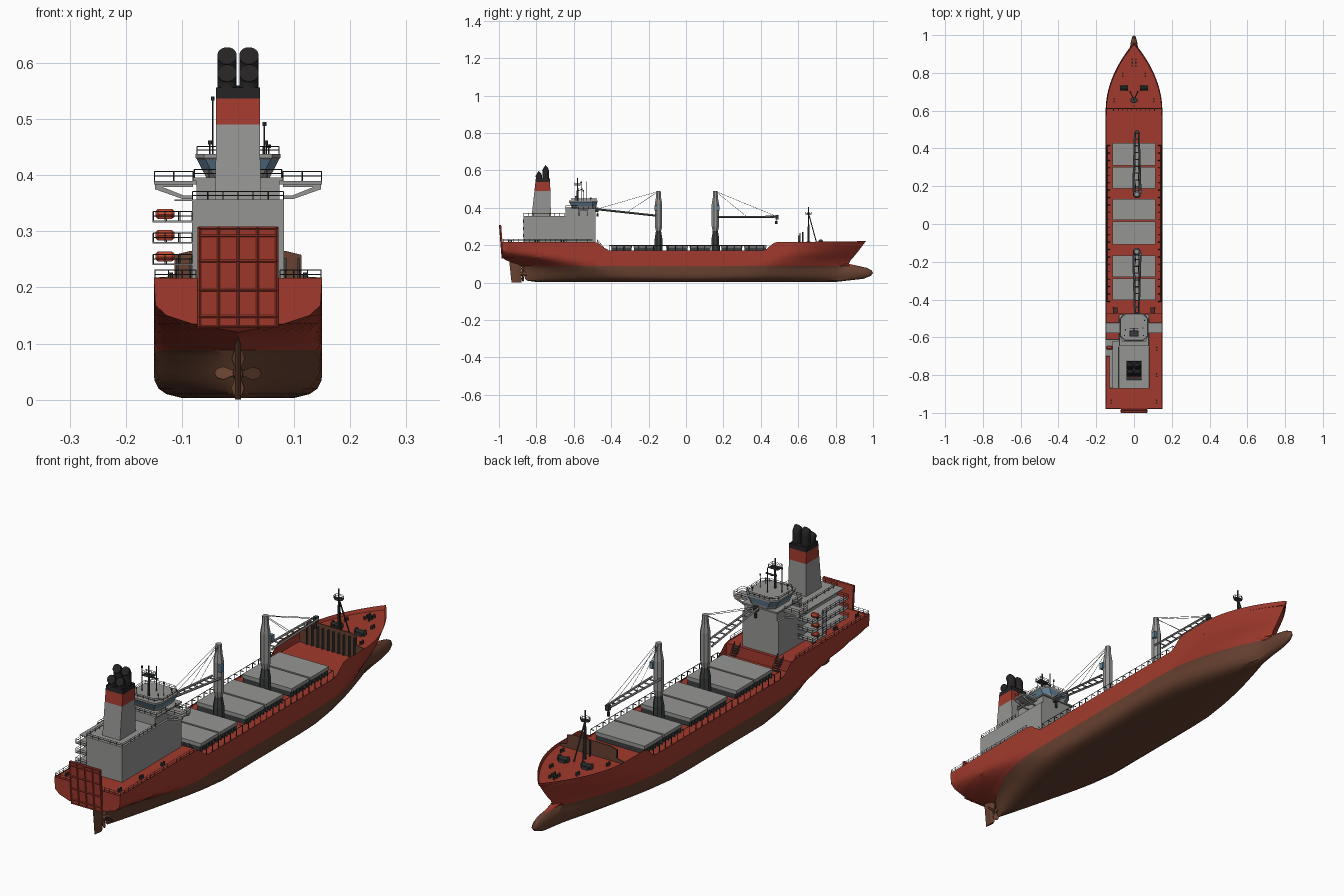
import bpy, bmesh, math
from mathutils import Vector, Matrix

if "Cube" in bpy.data.objects:
    bpy.data.objects.remove(bpy.data.objects["Cube"])


def mat(name, r, g, b):
    m = bpy.data.materials.new(name)
    m.diffuse_color = (r, g, b, 1)
    m.use_nodes = True
    m.node_tree.nodes["Principled BSDF"].inputs["Base Color"].default_value = m.diffuse_color
    return m


RED = mat("hull red", .36, .042, .026)
BROWN = mat("antifouling brown", .135, .053, .030)
GREY = mat("light grey paint", .30, .30, .295)
DARK = mat("dark grey steel", .045, .05, .05)
BLACK = mat("black", .018, .016, .016)
BLUE = mat("window blue", .12, .22, .31)
ORANGE = mat("lifeboat orange", .50, .06, .03)
MID = mat("crane grey", .16, .17, .165)


class Part:
    """Collects simple shapes into one named object."""
    def __init__(self, name, *mats):
        self.name, self.mats, self.bm = name, mats, bmesh.new()

    def box(self, x0, x1, y0, y1, z0, z1):
        m = Matrix.Translation(((x0+x1)/2, (y0+y1)/2, (z0+z1)/2)) @ Matrix.Diagonal((x1-x0, y1-y0, z1-z0, 1))
        bmesh.ops.create_cube(self.bm, size=1, matrix=m)
        return self

    def beam(self, a, b, r=.0012, r2=None, n=4):
        a, b = Vector(a), Vector(b)
        m = Matrix.Translation((a+b)/2) @ (b-a).to_track_quat('Z', 'Y').to_matrix().to_4x4()
        bmesh.ops.create_cone(self.bm, cap_ends=True, segments=n, radius1=r, radius2=r if r2 is None else r2,
                              depth=(b-a).length, matrix=m)
        return self

    def loft(self, rings):
        rs = [[self.bm.verts.new(p) for p in r] for r in rings]
        n = len(rs[0])
        for a, b in zip(rs, rs[1:]):
            for i in range(n):
                self.bm.faces.new((a[i], a[(i+1) % n], b[(i+1) % n], b[i]))
        self.bm.faces.new(rs[0][::-1])
        self.bm.faces.new(rs[-1])
        return self

    def rail(self, pts, h=.017, step=.028):
        for a, b in zip(pts, pts[1:]):
            a, b = Vector(a), Vector(b)
            n = max(1, round((b-a).length/step))
            for i in range(n+1):
                p = a.lerp(b, i/n)
                self.beam(p, p+Vector((0, 0, h)), .001)
            for k in (.5, 1):
                self.beam(a+Vector((0, 0, h*k)), b+Vector((0, 0, h*k)), .0009)
        return self

    def done(self, rule=None, cuts=(), smooth=False):
        bm = self.bm
        for z in cuts:
            bmesh.ops.bisect_plane(bm, geom=bm.verts[:]+bm.edges[:]+bm.faces[:], plane_co=(0, 0, z), plane_no=(0, 0, 1))
        bmesh.ops.recalc_face_normals(bm, faces=bm.faces[:])
        if rule:
            for f in bm.faces:
                f.material_index = rule(f.calc_center_median())
        me = bpy.data.meshes.new(self.name)
        bm.to_mesh(me)
        bm.free()
        for m in self.mats:
            me.materials.append(m)
        if smooth:
            me.shade_smooth()
            me.set_sharp_from_angle(angle=math.radians(35))
        ob = bpy.data.objects.new(self.name, me)
        bpy.context.collection.objects.link(ob)
        return ob


def ring(x, y, z, rx, ry, n=8):
    return [(x+rx*math.cos((i+.5)*2*math.pi/n), y+ry*math.sin((i+.5)*2*math.pi/n), z) for i in range(n)]


def rect(x0, x1, y0, y1, z):
    return [(x0, y0, z), (x1, y0, z), (x1, y1, z), (x0, y1, z)]


# Hull waterlines: z, stern y, run start, run power, transom share, stem y, entry start, entry power, half beam
LV = [(.003, -.80, -.20, 1.3, 0, .80, .15, 1.4, .100), (.010, -.85, -.25, 1.4, 0, .86, .20, 1.5, .128),
      (.020, -.86, -.30, 1.4, 0, .87, .25, 1.5, .142), (.035, -.865, -.33, 1.5, 0, .875, .28, 1.6, .149),
      (.050, -.87, -.36, 1.6, 0, .875, .30, 1.6, .15), (.065, -.87, -.40, 1.7, 0, .87, .32, 1.7, .15),
      (.078, -.875, -.43, 1.9, 0, .865, .34, 1.7, .15), (.088, -.88, -.45, 2, 0, .865, .36, 1.8, .15),
      (.100, -.91, -.50, 2.3, 0, .87, .40, 1.8, .15), (.120, -.965, -.55, 3, 0, .88, .45, 1.8, .15),
      (.135, -.98, -.60, 3.5, .55, .895, .48, 1.9, .15), (.150, -.98, -.70, 3, .85, .907, .52, 1.9, .15),
      (.168, -.98, -.80, 3, .98, .922, .55, 2, .15), (.217, -.98, -.80, 2, 1, .962, .60, 2, .15)]


def bulb(z):
    return math.sqrt(max(0, 1-((z-.052)/.04)**2))


def half(L, y):
    z, ys, ya, pa, a0, st, yf, pf, B = L
    v = min(1, max(0, (ya-y)/(ya-ys)))
    u = min(1, max(0, (y-yf)/(st-yf)))
    q = bulb(z)
    e = max(0, (y-.87)/.13)
    nose = .024*math.sqrt(max(0, q*q-e*e)) if y > .7 else 0
    return max(B*(a0+(1-a0)*(1-v**pa))*(1-u**pf), nose)


def sheer(y):
    t = min(1, max(0, (abs(y+.0)-.41)/.075))
    return .171+.046*t*t*(3-2*t)+max(0, y-.6)*.012


hull = Part("hull", RED, BROWN)
cols = []
for L in LV:
    ys, yb = L[1], max(L[5], .87+.13*bulb(L[0]) if bulb(L[0]) else 0)
    yy = [-.55+(ys+.55)*(1-i/14)**1 for i in range(14)]
    yy += [-.55, -.49, -.465, -.44, -.41, -.3, -.2, -.1, 0, .1, .2, .3, .41, .43, .45, .47, .49]
    yy += [.5+(yb-.5)*(1-(1-i/18)**1.5) for i in range(19)]
    top = L is LV[-1]
    cols.append([[hull.bm.verts.new((s*half(L, y), y, sheer(y) if top else L[0])) for y in yy] for s in (-1, 1)])
for a, b in zip(cols, cols[1:]):
    for s in (0, 1):
        for i in range(len(a[0])-1):
            hull.bm.faces.new((a[s][i], a[s][i+1], b[s][i+1], b[s][i]))
    hull.bm.faces.new((a[0][0], a[1][0], b[1][0], b[0][0]))
for i in range(len(cols[0][0])-1):
    c = cols[0]
    hull.bm.faces.new((c[0][i], c[1][i], c[1][i+1], c[0][i+1]))
bmesh.ops.remove_doubles(hull.bm, verts=hull.bm.verts[:], dist=.0002)
hull.done(lambda c: 1 if c.z < .088 else 0, smooth=True)


# Decks follow the hull outline
def deck(name, y0, y1, z):
    f = (z-.168)/.049
    ys = [y0+(y1-y0)*(1-(1-i/24)**1.4) for i in range(25)]
    h = [max(.001, (half(LV[-2], y)*(1-f)+half(LV[-1], y)*f)*.985) for y in ys]
    o = [(a, y) for a, y in zip(h, ys)] + [(-a, y) for a, y in reversed(list(zip(h, ys)))]
    Part(name, RED).loft([[(x, y, z-.002) for x, y in o], [(x, y, z) for x, y in o]]).done()


deck("main_deck", -.475, .61, .167)
deck("stern_deck", -.979, -.475, .213)
deck("forecastle_deck", .61, .945, .206)
Part("stern_deck_bulkhead", RED).box(-.147, .147, -.477, -.473, .165, .213).done()
bw = Part("breakwater", BROWN)
outline = [(-.145, .165), (.145, .165), (.145, .215), (.113, .222), (.113, .258), (.085, .265),
           (-.085, .265), (-.113, .258), (-.113, .222), (-.145, .215)]
bw.loft([[(x, y, z) for x, z in outline] for y in (.608, .613)]).done()
ribs = Part("breakwater_ribs", DARK)
for i in range(10):
    x = -.108+i*.024
    ribs.box(x-.002, x+.002, .598, .608, .168, .252)
ribs.done()

# Stern ramp with its rib grid
ramp = Part("stern_ramp", RED)
ry = lambda z: -.982-.014*(z-.128)/.177
ramp.loft([[(-.07, ry(z), z), (.07, ry(z), z), (.07, ry(z)+.008, z), (-.07, ry(z)+.008, z)] for z in (.128, .308)])
for x in (-.069, -.035, 0, .035, .069):
    ramp.beam((x, ry(.128)-.001, .128), (x, ry(.308)-.001, .308), .0028)
for z in (.130, .148, .195, .247, .292, .306):
    ramp.beam((-.07, ry(z)-.001, z), (.07, ry(z)-.001, z), .0025)
ramp.done()

# Rudder and propeller
Part("rudder", BROWN).loft([[(0, -.945+d, z), (.005, -.90, z), (0, -.88, z), (-.005, -.90, z)]
                            for z, d in ((0, .012), (.115, 0))]).done()
prop = Part("propeller", BROWN).beam((0, -.885, .047), (0, -.85, .047), .008, .011, 12)
for k in range(4):
    a = k*math.pi/2
    R = Matrix.Translation((0, -.872, .047)) @ Matrix.Rotation(a, 4, 'Y') @ Matrix.Rotation(.5, 4, 'Z')
    o = [(-.004, .006), (-.013, .026), (-.009, .038), (0, .042), (.009, .038), (.013, .026), (.004, .006)]
    prop.loft([[R @ Vector((x, d, z)) for x, z in o] for d in (-.001, .001)])
prop.done()

# Hatches
covers, coam = Part("hatch_covers", GREY), Part("hatch_coamings", DARK)
for y0, y1 in ((.31, .43), (.188, .302), (.02, .133), (-.108, .012), (-.28, -.166), (-.402, -.288)):
    covers.box(-.113, .113, y0, y1, .188, .202)
    coam.box(-.106, .106, y0+.003, y1-.003, .165, .188)
    for k in range(6):
        y = y0+.008+(y1-y0-.016)*k/5
        for s in (-1, 1):
            coam.box(min(s*.106, s*.114), max(s*.106, s*.114), y-.0015, y+.0015, .165, .188)
covers.done()
coam.done()
side = Part("deck_side_frames", DARK)
for s in (-1, 1):
    for i in range(22):
        y = -.41+i*.0393
        side.beam((s*.143, y, .166), (s*.143, y, .198), .002).beam((s*.143, y, .197), (s*.128, y, .197), .002)
    side.beam((s*.143, -.41, .198), (s*.143, .415, .198), .0015)
    # Stairs in front of the house
    for k in range(6):
        side.box(min(s*.085, s*.11), max(s*.085, s*.11), -.475+k*.006, -.471+k*.006, .208-k*.007, .212-k*.007)
    side.rail([(s*.085, -.475, .213), (s*.085, -.44, .172)]).rail([(s*.11, -.475, .213), (s*.11, -.44, .172)])
side.done()

# Accommodation house
Part("deckhouse", GREY).box(-.082, .082, -.87, -.485, .212, .357).box(-.074, .074, -.645, -.485, .357, .395).done()
w = Part("bridge_wings", GREY).box(-.15, .15, -.577, -.523, .383, .390).box(-.08, .08, -.645, -.478, .390, .396)
for s in (-1, 1):
    for y in (-.572, -.528):
        w.loft([[(s*.08, yy, .383), (s*.148, yy, .383), (s*.148, yy, .375), (s*.100, yy, .358), (s*.08, yy, .358),
                 (s*.08, yy, .364), (s*.097, yy, .364), (s*.135, yy, .379), (s*.08, yy, .379)] for yy in (y-.002, y+.002)])
w.done()


def cabin(z, x):
    g = x-.055
    return [(-x, -.59, z), (-x+.015, -.605-g, z), (x-.015, -.605-g, z), (x, -.59, z),
            (x, -.50, z), (x-.025, -.482+g*.4, z), (-x+.025, -.482+g*.4, z), (-x, -.50, z)]


Part("wheelhouse", GREY, BLUE).loft([cabin(.395, .056), cabin(.408, .063), cabin(.428, .073), cabin(.431, .076),
                                     cabin(.438, .076)]).done(lambda c: 1 if .41 < c.z < .426 else 0)
plat = Part("side_platforms", GREY)
boats = Part("lifeboats", ORANGE)
rails = Part("railings", DARK)
for z in (.243, .281, .319):
    plat.box(-.152, -.08, -.70, -.61, z-.003, z).box(-.13, -.08, -.87, -.70, z-.003, z)
    rails.rail([(-.082, -.87, z), (-.13, -.87, z), (-.13, -.70, z), (-.151, -.70, z), (-.151, -.61, z), (-.08, -.61, z)], .016)
    boats.loft([[(x, -.655+r*a, z+.012+r*b) for a, b in ((-.6, -1), (.6, -1), (1, -.1), (.6, 1), (-.6, 1), (-1, -.1))]
                for x, r in ((-.147, .005), (-.143, .009), (-.118, .009), (-.113, .005))])
plat.box(-.113, -.08, -.87, -.62, .354, .357).done()
boats.done()
for s in (-1, 1):
    rails.rail([(s*.075, -.978, .215), (s*.148, -.978, .215), (s*.148, -.50, .215)], .016)
    rails.rail([(s*.08, -.577, .39), (s*.149, -.577, .39), (s*.149, -.523, .39), (s*.08, -.523, .39)])
    rails.rail([(s*.081, -.65, .357), (s*.081, -.868, .357), (0, -.868, .357)], .014)
    rails.rail([(0, -.615, .438), (s*.05, -.615, .438), (s*.073, -.59, .438), (s*.073, -.50, .438), (s*.045, -.476, .438),
                (0, -.476, .438)], .013)
    rails.rail([(0, -.643, .396), (s*.078, -.643, .396), (s*.078, -.58, .396)], .014)
rails.done()

# Funnel with bands and exhaust pipes
Part("funnel", GREY, RED, BLACK).loft([rect(-.04, .04, -.825, -.722, .357), rect(-.039, .039, -.803, -.727, .556)]).done(
    lambda c: 2 if c.z > .537 else 1 if c.z > .49 else 0, cuts=(.49, .537))
pipes = Part("exhaust_pipes", BLACK)
for s in (-1, 1):
    for y, zt in ((-.786, .563), (-.75, .594)):
        rs = []
        for t, z in ((0, .55), (0, zt), (.25, zt), (.5, zt), (.75, zt), (1.05, zt)):
            c = Vector((s*.0195, y-.022*(1-math.cos(t)), z+.022*math.sin(t)))
            M = Matrix.Translation(c) @ Matrix.Rotation(t, 4, 'X')
            rs.append([M @ Vector(p) for p in ring(0, 0, 0, .0175, .0175, 16)])
        pipes.loft(rs)
pipes.done(smooth=True)

# Masts and aerials
m = Part("bridge_masts", DARK)
m.beam((0, -.58, .438), (0, -.58, .56), .005, .003, 8).beam((0, -.53, .438), (0, -.53, .54), .002)
m.box(-.022, .022, -.595, -.565, .52, .523).box(-.025, .025, -.557, -.553, .50, .505).beam((0, -.58, .49), (0, -.55, .50), .002)
m.rail([(-.022, -.595, .523), (.022, -.595, .523), (.022, -.565, .523), (-.022, -.565, .523), (-.022, -.595, .523)], .012)
for x, y, z in ((-.05, -.59, .462), (.05, -.59, .462), (.055, -.51, .455), (-.045, -.56, .54), (.047, -.55, .495)):
    m.beam((x, y, .438), (x, y, z), .0013).beam((x, y, z-.007), (x, y, z), .0035, n=8)
m.done()
fm = Part("foremast", DARK).beam((0, .655, .206), (0, .655, .405), .005, .003, 8)
for x in (-.02, .02):
    fm.beam((x, .70, .206), (0, .658, .36), .003, n=6)
fm.loft([ring(0, .655, .362, .02, .015), ring(0, .655, .365, .02, .015)])
p = ring(0, .655, .365, .02, .015)
fm.rail(p+p[:1], .012).beam((0, .625, .206), (0, .625, .27), .004, n=6).done()

# Mooring gear
g = Part("mooring_gear", DARK)
for s in (-1, 1):
    g.beam((s*.032, .72, .218), (s*.075, .72, .218), .009, n=10).box(s*.053-.014, s*.053+.014, .705, .735, .206, .216)
    g.beam((s*.032, .72, .218), (s*.036, .72, .218), .013, n=10).beam((s*.071, .72, .218), (s*.075, .72, .218), .013, n=10)
    for x, y, z in ((.06, .79, .206), (.105, .655, .206), (.01, .845, .206), (.01, .865, .206), (.12, -.94, .213),
                    (.12, -.80, .213), (.12, -.66, .213)):
        for d in (-.007, .007):
            g.beam((s*x, y+d, z), (s*x, y+d, z+.014), .004, n=8)
g.done()

# Deck cranes
X = .015
for name, yc, d, zr, zt in (("aft", -.147, -1, .358, .392), ("fore", .157, 1, .35, .352)):
    Part(name+"_crane_pedestal", DARK).loft([ring(X, yc, z, r, r) for z, r in ((.165, .022), (.235, .022), (.275, .015))]).done()
    Part(name+"_crane_tower", GREY).loft([ring(X, yc, z, r, r*1.05) for z, r in (
        (.272, .014), (.30, .02), (.42, .02), (.455, .014), (.49, .012))]).done()
    Part(name+"_crane_cab", BLUE).box(X+.012, X+.026, yc+d*.012-.009, yc+d*.012+.009, .385, .412).done()
    tip = yc+d*.33
    j = Part(name+"_crane_jib", MID)
    for s in (-1, 1):
        j.beam((X+s*.019, yc+d*.015, zr), (X+s*.010, tip, zt), .0055)
    for k in range(9):
        t = .08+k*.115
        wd = .019-.009*t
        q = (yc+d*(.015+.315*t), zr+(zt-zr)*t)
        j.beam((X-wd, *q), (X+wd, *q), .003)
    j.done()
    c = Part(name+"_crane_cables", DARK)
    for s in (-1, 1):
        c.beam((X+s*.006, yc, .488), (X+s*.01, tip, zt), .0009)
        c.beam((X+s*.006, yc, .488), (X+s*.014, yc+d*.17, (zr+zt)/2), .0008)
    c.beam((X, tip-d*.004, zt), (X, tip-d*.004, zt-.03), .0012).box(X-.008, X+.008, tip-.008, tip+.008, zt-.014, zt+.008)
    c.beam((X, tip-d*.004, zt-.022), (X, tip-d*.004, zt-.04), .006, n=8).done()
